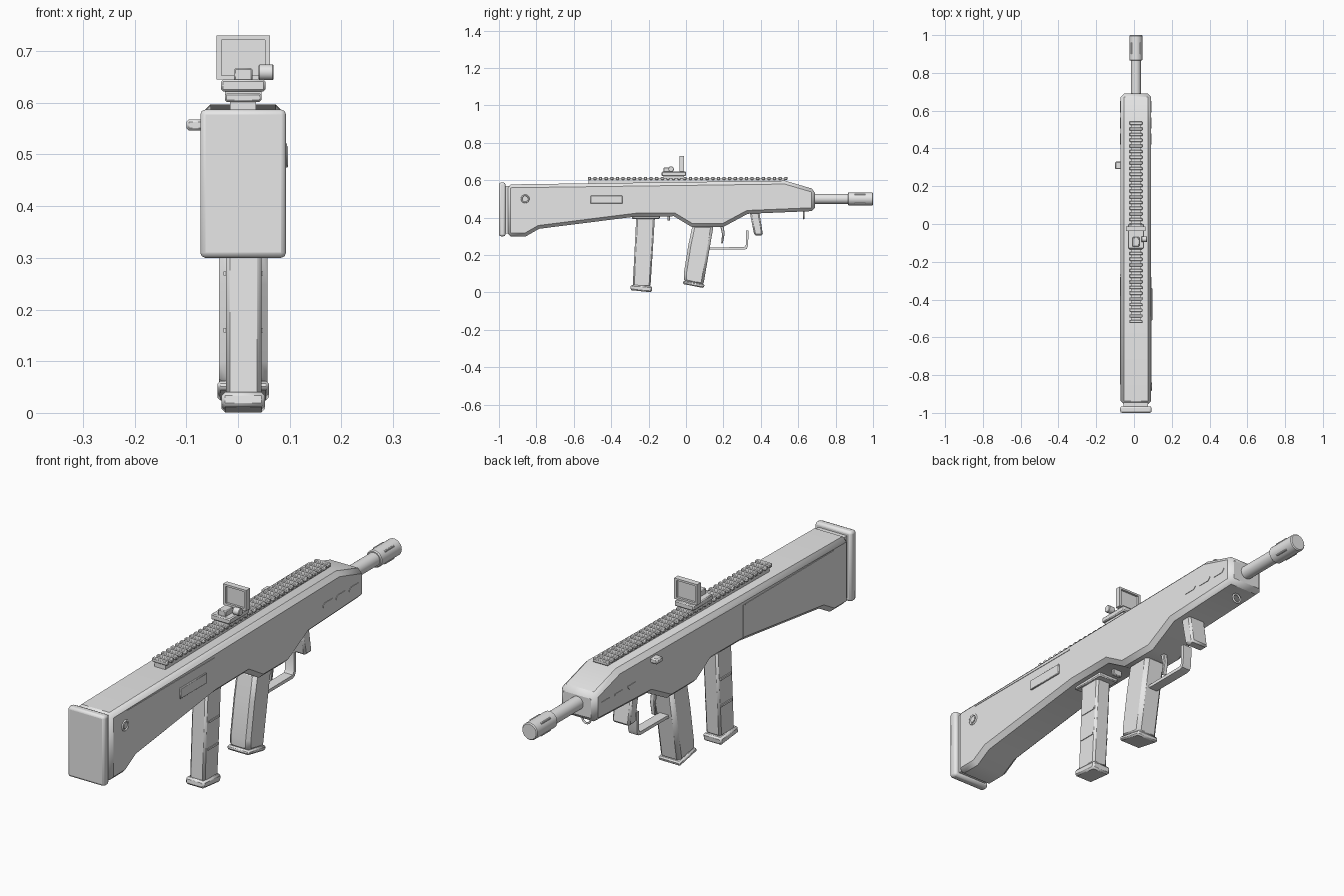
import bpy, bmesh, math
from mathutils import Vector, Matrix

if "Cube" in bpy.data.objects:
    bpy.data.objects.remove(bpy.data.objects["Cube"], do_unlink=True)

CX = 0.01  # centre plane of the body

grey = bpy.data.materials.new("light_grey")
grey.use_nodes = True
grey.diffuse_color = (0.8, 0.8, 0.8, 1)
grey.node_tree.nodes["Principled BSDF"].inputs["Base Color"].default_value = (0.8, 0.8, 0.8, 1)


def finish(name, bm, bevel=0, segments=1):
    bmesh.ops.recalc_face_normals(bm, faces=bm.faces)
    mesh = bpy.data.meshes.new(name)
    bm.to_mesh(mesh)
    bm.free()
    mesh.materials.append(grey)
    obj = bpy.data.objects.new(name, mesh)
    bpy.context.collection.objects.link(obj)
    if bevel:
        mod = obj.modifiers.new("bevel", "BEVEL")
        mod.width = bevel
        mod.segments = segments
        mod.limit_method = "ANGLE"
        mod.angle_limit = math.radians(35)
    bpy.ops.object.select_all(action="DESELECT")
    obj.select_set(True)
    bpy.context.view_layer.objects.active = obj
    bpy.ops.object.shade_smooth_by_angle(angle=math.radians(35))
    return obj


def prism(name, profile, x0, x1, bevel=0, segments=1):
    """Side profile of (y, z) points pulled from x0 to x1."""
    bm = bmesh.new()
    face = bm.faces.new([bm.verts.new((x0, y, z)) for y, z in profile])
    new = bmesh.ops.extrude_face_region(bm, geom=[face])["geom"]
    bmesh.ops.translate(bm, vec=(x1 - x0, 0, 0),
                        verts=[v for v in new if isinstance(v, bmesh.types.BMVert)])
    return finish(name, bm, bevel, segments)


def box(name, x0, x1, y0, y1, z0, z1, bevel=0, segments=1):
    return prism(name, [(y0, z0), (y1, z0), (y1, z1), (y0, z1)], x0, x1, bevel, segments)


def rod(name, a, b, radius, bevel=0, sides=24):
    a, b = Vector(a), Vector(b)
    bm = bmesh.new()
    turn = (b - a).to_track_quat("Z", "Y").to_matrix().to_4x4()
    bmesh.ops.create_cone(bm, cap_ends=True, segments=sides, radius1=radius, radius2=radius,
                          depth=(b - a).length,
                          matrix=Matrix.Translation((a + b) / 2) @ turn)
    return finish(name, bm, bevel)


def ring(name, centre, axis, radius, wire):
    bpy.ops.mesh.primitive_torus_add(location=centre, major_radius=radius, minor_radius=wire,
                                     major_segments=24, minor_segments=8)
    obj = bpy.context.object
    obj.name = name
    obj.rotation_euler = Vector(axis).to_track_quat("Z", "Y").to_euler()
    obj.data.materials.append(grey)
    bpy.ops.object.shade_smooth()
    return obj


# Main body and butt pad
body = [(-0.955, 0.30), (-0.855, 0.30), (-0.785, 0.34), (-0.27, 0.405), (-0.065, 0.407),
        (0.03, 0.35), (0.20, 0.35), (0.33, 0.42), (0.69, 0.435), (0.69, 0.55),
        (0.53, 0.597), (-0.955, 0.577)]
prism("body", body, -0.071, 0.091, 0.018)
box("butt_pad_neck", -0.055, 0.075, -0.975, -0.945, 0.315, 0.57)
box("butt_pad", -0.073, 0.093, -1.0, -0.965, 0.30, 0.587, 0.01, 2)

# Barrel and muzzle
rod("barrel", (CX, 0.66, 0.5), (CX, 0.9, 0.5), 0.027)
rod("muzzle", (CX, 0.865, 0.5), (CX, 1.0, 0.5), 0.035, 0.004)
for i in range(4):
    a = math.radians(45 + 90 * i)
    c = Vector((CX + 0.034 * math.cos(a), 0, 0.5 + 0.034 * math.sin(a)))
    rod("muzzle_slot", c + Vector((0, 0.9, 0)), c + Vector((0, 0.96, 0)), 0.004, sides=8)

# Top rail with cross ribs
box("rail_base", CX - 0.025, CX + 0.025, -0.52, 0.53, 0.575, 0.608)
for i in range(36):
    y = -0.525 + i * 0.03
    box("rail_rib", CX - 0.035, CX + 0.035, y, y + 0.017, 0.602, 0.618, 0.003)

# Reflex sight
box("sight_clamp", CX - 0.035, CX + 0.035, -0.12, -0.01, 0.61, 0.624)
box("sight_base", CX - 0.043, CX + 0.043, -0.13, 0.0, 0.622, 0.645, 0.004)
box("sight_emitter", CX - 0.018, CX + 0.018, -0.12, -0.07, 0.64, 0.667, 0.003)
for side in (-1, 1):
    x = CX + side * 0.047
    box("sight_frame_side", x - 0.005, x + 0.005, -0.036, -0.012, 0.645, 0.728)
for z in (0.645, 0.722):
    box("sight_frame_bar", CX - 0.052, CX + 0.052, -0.036, -0.012, z, z + 0.008)
box("sight_pane", CX - 0.044, CX + 0.044, -0.027, -0.021, 0.65, 0.724)
rod("sight_knob", (CX + 0.03, -0.08, 0.659), (CX + 0.059, -0.08, 0.659), 0.015, 0.002)

# Magazine behind the grip
prism("magazine", [(-0.285, 0.03), (-0.19, 0.03), (-0.165, 0.42), (-0.265, 0.42)],
      CX - 0.033, CX + 0.035, 0.008)
prism("magazine_base", [(-0.298, 0.012), (-0.184, 0.0), (-0.18, 0.032), (-0.295, 0.041)],
      CX - 0.042, CX + 0.042, 0.007)
for z in (0.16, 0.27):
    for x in (CX - 0.035, CX + 0.035):
        y = -0.235 + (z - 0.03) * 0.06
        box("magazine_rib", x - 0.003, x + 0.003, y - 0.035, y + 0.035, z - 0.004, z + 0.004)
box("magazine_well", CX - 0.045, CX + 0.045, -0.29, -0.14, 0.393, 0.415, 0.004)
box("magazine_catch", CX - 0.02, CX + 0.02, -0.1, -0.085, 0.383, 0.41, 0.003)

# Pistol grip
prism("pistol_grip", [(-0.012, 0.055), (0.092, 0.035), (0.148, 0.36), (0.035, 0.36),
                      (0.012, 0.25), (-0.012, 0.1)], CX - 0.047, CX + 0.047, 0.014)
prism("pistol_grip_base", [(-0.018, 0.045), (0.094, 0.023), (0.1, 0.043), (-0.014, 0.063)],
      CX - 0.05, CX + 0.05, 0.006)

# Trigger and guard
prism("trigger", [(0.182, 0.36), (0.2, 0.36), (0.207, 0.315), (0.197, 0.262), (0.188, 0.262),
                  (0.193, 0.31)], CX - 0.01, CX + 0.01, 0.003)
prism("trigger_guard", [(0.11, 0.228), (0.31, 0.228), (0.325, 0.233), (0.332, 0.25),
                        (0.334, 0.33), (0.32, 0.33), (0.32, 0.255), (0.312, 0.242),
                        (0.11, 0.24)], CX - 0.02, CX + 0.02)

# Fore stop and sling ring
prism("fore_stop", [(0.34, 0.43), (0.392, 0.43), (0.412, 0.305), (0.365, 0.305)],
      CX - 0.04, CX + 0.04, 0.008)
ring("sling_ring", (CX, 0.63, 0.412), (0, 1, 0), 0.018, 0.004)

# Side details
for side in (-1, 1):
    x = CX + side * 0.081
    for i in range(3):
        y = 0.42 + i * 0.085
        prism("side_slot", [(y, 0.493), (y + 0.05, 0.493), (y + 0.06, 0.503), (y + 0.06, 0.509),
                            (y + 0.01, 0.509), (y, 0.501)], x - 0.002, x + 0.002)
    box("side_seam", x - 0.002, x + 0.002, -0.85, -0.28, 0.553, 0.557)
box("cover_seam", -0.073, -0.069, -0.272, -0.267, 0.42, 0.557)
box("ejection_port", 0.088, 0.097, -0.51, -0.34, 0.475, 0.517, 0.002)
rod("stock_pin", (0.085, -0.86, 0.5), (0.094, -0.86, 0.5), 0.012)
ring("stock_pin_ring", (0.091, -0.86, 0.5), (1, 0, 0), 0.019, 0.004)

# Charging handle
box("charging_handle", -0.1, -0.065, 0.29, 0.33, 0.546, 0.568, 0.005)
